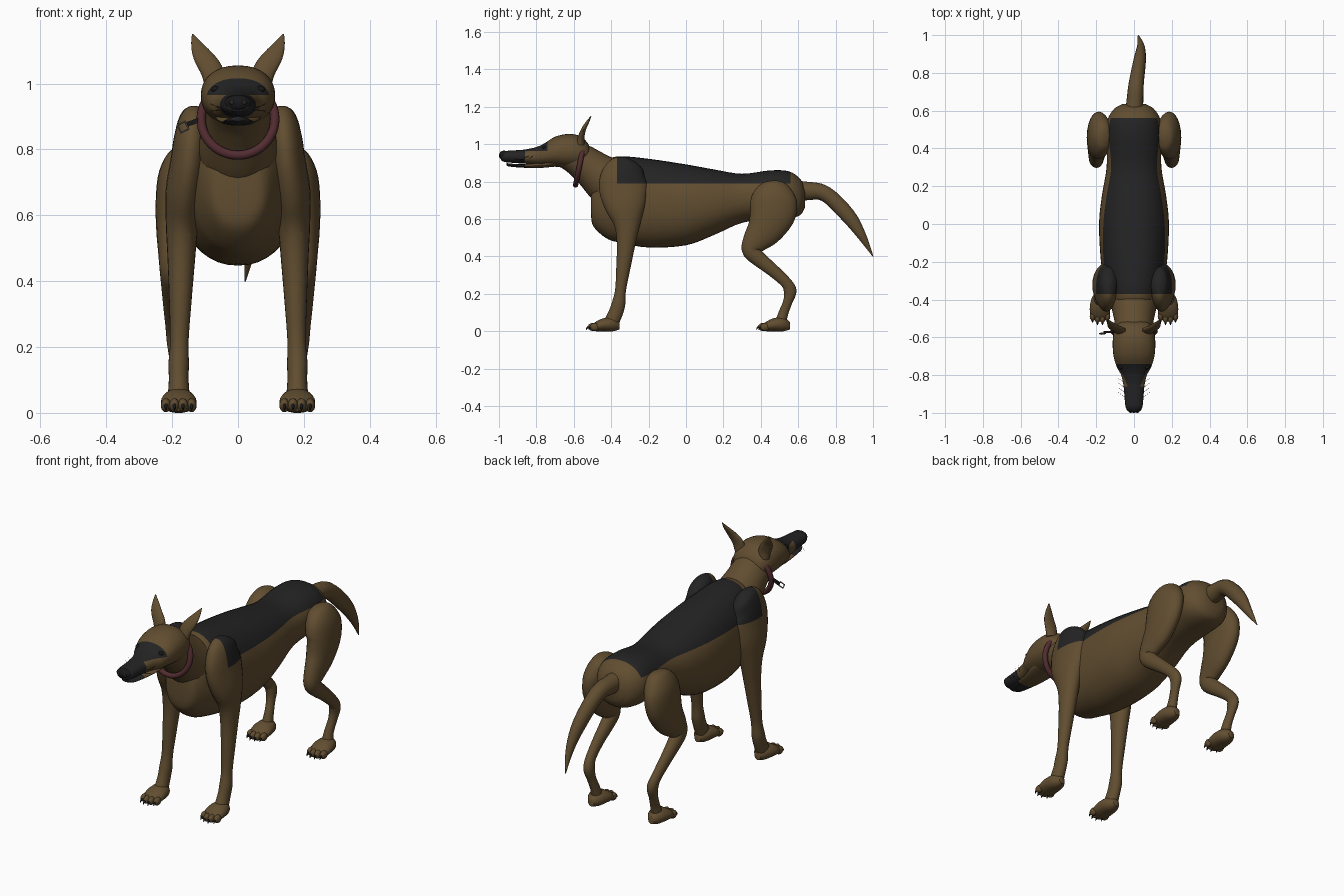
import bpy, bmesh, math
from mathutils import Vector

if "Cube" in bpy.data.objects:
    bpy.data.objects.remove(bpy.data.objects["Cube"])


def material(name, r, g, b):
    m = bpy.data.materials.new(name)
    m.diffuse_color = (r, g, b, 1)
    m.use_nodes = True
    m.node_tree.nodes["Principled BSDF"].inputs["Base Color"].default_value = m.diffuse_color
    return m


TAN = material("tan fur", 0.12, 0.075, 0.03)
BLACK = material("black fur", 0.017, 0.017, 0.018)
DARK = material("nose and claw black", 0.009, 0.009, 0.010)
RED = material("collar red", 0.085, 0.025, 0.03)
METAL = material("buckle metal", 0.16, 0.15, 0.14)


def smooth(ob, angle=50):
    bpy.ops.object.select_all(action='DESELECT')
    ob.select_set(True)
    bpy.context.view_layer.objects.active = ob
    bpy.ops.object.shade_smooth_by_angle(angle=math.radians(angle))


def resample(st, n):
    """Catmull-Rom curve through the station tuples."""
    p = [st[0]] + list(st) + [st[-1]]
    out = []
    for i in range(1, len(p) - 2):
        for k in range(n):
            t = k / n
            out.append([0.5 * (2 * b + (c - a) * t + (2 * a - 5 * b + 4 * c - d) * t * t
                               + (3 * b - a - 3 * c + d) * t ** 3)
                        for a, b, c, d in zip(*p[i - 1:i + 3])])
    return out + [list(st[-1])]


def loft(name, stations, mats=(TAN,), sides=24, steps=4, upright=False, power=2.0,
         cuts=(), rule=None):
    """Skin through rings (x, y, z, half width, half depth); upright rings face y."""
    st = resample(stations, steps)
    bm = bmesh.new()
    rings = []
    for i, (x, y, z, a, b) in enumerate(st):
        if upright:
            t = Vector((0, 1, 0))
        else:
            t = Vector(st[min(i + 1, len(st) - 1)][:3]) - Vector(st[max(i - 1, 0)][:3])
            t.normalize()
        u = Vector((1, 0, 0))
        u = (u - t * u.dot(t)).normalized()
        v = u.cross(t)
        ring = []
        for k in range(sides):
            w = 2 * math.pi * k / sides
            c, s = math.cos(w), math.sin(w)
            c = math.copysign(abs(c) ** (2 / power), c)
            s = math.copysign(abs(s) ** (2 / power), s)
            ring.append(bm.verts.new(Vector((x, y, z)) + u * c * max(a, .0005) + v * s * max(b, .0005)))
        rings.append(ring)
    for r, q in zip(rings, rings[1:]):
        for k in range(sides):
            j = (k + 1) % sides
            bm.faces.new((r[k], r[j], q[j], q[k]))
    bm.faces.new(rings[0])
    bm.faces.new(rings[-1])
    # cut clean colour borders, then colour by rule
    for co, no in cuts:
        bmesh.ops.bisect_plane(bm, geom=bm.verts[:] + bm.edges[:] + bm.faces[:],
                               plane_co=co, plane_no=no)
    bmesh.ops.recalc_face_normals(bm, faces=bm.faces[:])
    if rule:
        for f in bm.faces:
            f.material_index = int(rule(f.calc_center_median()))
    me = bpy.data.meshes.new(name)
    bm.to_mesh(me)
    bm.free()
    for m in mats:
        me.materials.append(m)
    ob = bpy.data.objects.new(name, me)
    bpy.context.collection.objects.link(ob)
    smooth(ob)
    return ob


def profile(rows, x=0):
    """(y, top, bottom, half width) rows to upright ring stations."""
    return [(x, y, (t + b) / 2, w, (t - b) / 2) for y, t, b, w in rows]


def ball(name, loc, scale, mat):
    bpy.ops.mesh.primitive_uv_sphere_add(segments=16, ring_count=10, radius=1, location=loc)
    ob = bpy.context.object
    ob.name = name
    ob.scale = scale
    ob.data.materials.append(mat)
    smooth(ob)


Y, Z = (0, 1, 0), (0, 0, 1)
saddle = dict(mats=(TAN, BLACK),
              cuts=(((0, -.37, 0), Y), ((0, .56, 0), Y), ((0, 0, .79), Z)),
              rule=lambda c: -.37 < c.y < .56 and c.z > .79)
mask = dict(mats=(TAN, BLACK),
            cuts=(((0, -.86, 0), Y), ((0, -.74, 0), Y), ((0, 0, .965), Z)),
            rule=lambda c: c.y < -.86 or (c.y < -.74 and c.z > .965))

# torso with black saddle
loft("torso", profile([
    (-.508, .73, .62, .04), (-.495, .80, .56, .085), (-.43, .905, .50, .125),
    (-.36, .935, .475, .15), (-.2, .922, .448, .175), (0, .892, .46, .185),
    (.15, .865, .515, .17), (.3, .842, .58, .145), (.45, .86, .60, .145),
    (.55, .855, .605, .14), (.61, .815, .62, .105), (.635, .765, .66, .06)]),
    sides=40, upright=True, power=2.2, **saddle)

# neck
loft("neck", [(0, -.37, .77, .12, .13), (0, -.43, .81, .12, .125), (0, -.50, .865, .106, .105),
              (0, -.57, .915, .097, .092), (0, -.64, .945, .09, .075)], sides=28)

# head with dark mask, lower jaw, nose
loft("head", profile([
    (-.99, .95, .915, .028), (-.97, .963, .905, .044), (-.92, .967, .90, .05),
    (-.86, .972, .896, .055), (-.8, .985, .89, .068), (-.76, 1.003, .885, .09),
    (-.7, 1.04, .88, .108), (-.63, 1.055, .872, .113), (-.57, 1.045, .872, .106),
    (-.53, 1.012, .89, .085), (-.513, .98, .92, .05)]),
    sides=32, upright=True, power=2.2, **mask)
loft("lower_jaw", profile([
    (-.96, .90, .886, .02), (-.94, .897, .88, .036), (-.88, .893, .875, .044),
    (-.8, .9, .872, .055), (-.72, .92, .878, .07), (-.66, .92, .885, .06)]),
    upright=True, **mask)
ball("nose", (0, -.974, .94), (.042, .026, .026), DARK)

# tail
loft("tail", [(0, .57, .75, .05, .055), (.004, .64, .75, .045, .05), (.012, .745, .735, .04, .042),
              (.03, .865, .62, .033, .04), (.036, .94, .51, .02, .024), (.022, 1.0, .40, .002, .002)],
     sides=20)

for s, side in ((1, "left"), (-1, "right")):
    def flip(rows):
        return [(s * r[0],) + r[1:] for r in rows]

    # ear
    loft("ear_" + side, flip([
        (.072, -.565, 1.0, .03, .022), (.08, -.56, 1.04, .034, .017), (.108, -.545, 1.085, .029, .012),
        (.126, -.525, 1.12, .017, .008), (.138, -.508, 1.15, .002, .002)]), sides=16)
    # eye, nostril, whiskers
    ball("eye_" + side, (s * .068, -.757, .982), (.014, .012, .01), DARK)
    ball("nostril_" + side, (s * .018, -.994, .942), (.009, .006, .007), BLACK)
    for i in range(4):
        y, z = -.92 + .025 * i, .925 - .008 * (i % 2)
        loft(f"whisker_{side}_{i}", flip([(.045, y, z, .0008, .0008),
                                          (.085, y + .03, z + .012 * (i - 1), .0005, .0005)]),
             mats=(DARK,), sides=4, steps=1)

    # front leg with shoulder blade
    loft("front_leg_" + side, flip([
        (.13, -.29, .915, .015, .03), (.132, -.30, .895, .042, .08), (.138, -.325, .84, .055, .12),
        (.147, -.335, .77, .057, .13), (.162, -.325, .67, .058, .11), (.17, -.315, .57, .049, .07),
        (.172, -.32, .47, .042, .05), (.175, -.335, .34, .034, .038), (.178, -.35, .22, .028, .029),
        (.18, -.36, .15, .031, .036), (.18, -.375, .1, .03, .038), (.18, -.40, .045, .034, .04)]),
        **saddle)

    # hind leg with haunch
    loft("hind_leg_" + side, flip([
        (.15, .47, .80, .02, .03), (.157, .47, .78, .05, .075), (.178, .468, .72, .063, .118),
        (.19, .465, .64, .06, .125), (.193, .425, .55, .055, .1), (.198, .37, .48, .044, .07),
        (.2, .348, .435, .038, .05), (.2, .38, .395, .034, .042), (.2, .465, .325, .027, .034),
        (.196, .535, .26, .024, .03), (.19, .557, .215, .026, .034), (.186, .545, .16, .022, .025),
        (.18, .522, .1, .023, .026), (.18, .505, .045, .03, .03)]))

    # paws, toes and claws
    for part, f in (("front", -.51), ("hind", .4)):
        x = s * .18
        loft(f"{part}_paw_{side}", profile([
            (f, .03, .006, .03), (f + .03, .052, 0, .05), (f + .07, .07, 0, .054),
            (f + .12, .074, 0, .043), (f + .155, .05, .01, .018)], x), upright=True)
        for i in range(4):
            tx = x + (i - 1.5) * .026
            ty = f + (.022 if i in (0, 3) else .01)
            ball(f"{part}_toe_{side}_{i}", (tx, ty, .023), (.0155, .025, .021), TAN)
            loft(f"{part}_claw_{side}_{i}", [(tx, ty - .015, .026, .006, .006),
                                             (tx, ty - .027, .02, .005, .005),
                                             (tx, ty - .034, .008, .001, .001)],
                 mats=(DARK,), sides=8, steps=2)

# collar ring
bpy.ops.mesh.primitive_torus_add(major_radius=.112, minor_radius=.014, major_segments=48,
                                 minor_segments=12, location=(0, -.568, .892),
                                 rotation=(math.radians(78.5), 0, 0))
collar = bpy.context.object
collar.name = "collar"
collar.data.materials.append(RED)
smooth(collar)

# strap tab and buckle on the collar
bpy.ops.mesh.primitive_cube_add(size=1, location=(-.135, -.572, .883), rotation=(0, math.radians(-20), 0))
tab = bpy.context.object
tab.name = "collar_tab"
tab.scale = (.05, .012, .014)
tab.data.materials.append(DARK)
bpy.ops.mesh.primitive_torus_add(major_radius=.018, minor_radius=.0035, major_segments=4,
                                 minor_segments=6, location=(-.167, -.58, .868),
                                 rotation=(math.radians(80), math.radians(20), 0))
buckle = bpy.context.object
buckle.name = "collar_buckle"
buckle.data.materials.append(METAL)
